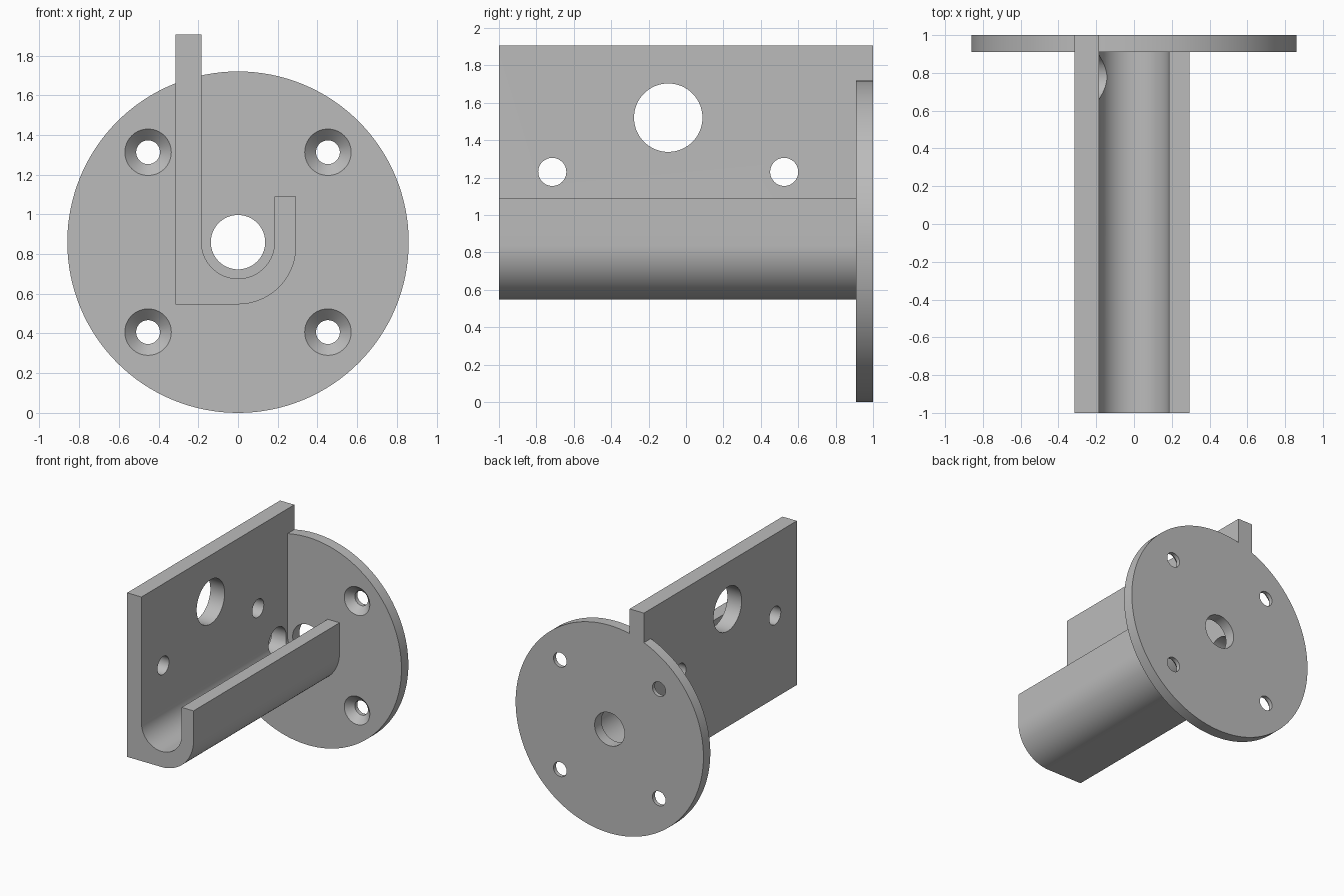
import bpy, bmesh, math
from mathutils import Matrix, Vector

cube = bpy.data.objects.get("Cube")
if cube:
    bpy.data.objects.remove(cube, do_unlink=True)

AXIS_Z = 0.86      # height of the flange and trough centre
FLANGE_Y = 0.91    # front face of the flange

grey = bpy.data.materials.new("plain grey")
grey.use_nodes = True
COLOUR = (0.5, 0.5, 0.5, 1)
grey.diffuse_color = COLOUR
grey.node_tree.nodes["Principled BSDF"].inputs["Base Color"].default_value = COLOUR


def to_object(name, bm):
    bmesh.ops.recalc_face_normals(bm, faces=bm.faces)
    mesh = bpy.data.meshes.new(name)
    bm.to_mesh(mesh)
    bm.free()
    mesh.materials.append(grey)
    obj = bpy.data.objects.new(name, mesh)
    bpy.context.collection.objects.link(obj)
    return obj


def extrude_profile(name, points, y0, y1):
    """Extrude an x-z outline along y."""
    bm = bmesh.new()
    face = bm.faces.new([bm.verts.new((x, y0, z)) for x, z in points])
    moved = bmesh.ops.extrude_face_region(bm, geom=[face])["geom"]
    bmesh.ops.translate(bm, vec=(0, y1 - y0, 0),
                        verts=[v for v in moved if isinstance(v, bmesh.types.BMVert)])
    return to_object(name, bm)


def cylinder(name, start, end, r0, r1=None, sides=64):
    """Cylinder or cone between two points."""
    start, end = Vector(start), Vector(end)
    axis = end - start
    place = Matrix.Translation((start + end) / 2) @ axis.to_track_quat("Z", "Y").to_matrix().to_4x4()
    bm = bmesh.new()
    bmesh.ops.create_cone(bm, cap_ends=True, segments=sides, radius1=r0,
                          radius2=r0 if r1 is None else r1, depth=axis.length, matrix=place)
    return to_object(name, bm)


def combine(target, other, operation):
    """Apply a boolean and remove the helper."""
    mod = target.modifiers.new("boolean", "BOOLEAN")
    mod.operation, mod.solver, mod.object = operation, "EXACT", other
    bpy.context.view_layer.objects.active = target
    bpy.ops.object.modifier_apply(modifier=mod.name)
    bpy.data.objects.remove(other, do_unlink=True)


def arc(cx, cz, r, a0, a1, steps):
    angles = [math.radians(a0 + (a1 - a0) * i / steps) for i in range(steps + 1)]
    return [(cx + r * math.cos(a), cz + r * math.sin(a)) for a in angles]


# J-shaped channel: tall wall, rounded trough and short lip
outer = arc(0, 0.84, 0.293, -90, 0, 20)
inner = arc(0, AXIS_Z, 0.184, 0, -180, 40)
outline = ([(-0.315, 1.905), (-0.315, 0.547)] + outer +
           [(0.293, 1.09), (0.184, 1.09)] + inner + [(-0.184, 1.905)])
bracket = extrude_profile("mounting_bracket", outline, -1, 1)

# Round flange at the back
flange = cylinder("flange", (0, FLANGE_Y, AXIS_Z), (0, 1, AXIS_Z), 0.86, sides=128)
combine(bracket, flange, "UNION")

# Centre bore
combine(bracket, cylinder("bore", (0, 0.85, AXIS_Z), (0, 1.1, AXIS_Z), 0.137), "DIFFERENCE")

# Four countersunk screw holes
for sx in (-1, 1):
    for sz in (-1, 1):
        x, z = 0.453 * sx, AXIS_Z + 0.453 * sz
        combine(bracket, cylinder("screw", (x, 0.8, z), (x, 1.1, z), 0.06), "DIFFERENCE")
        combine(bracket, cylinder("sink", (x, FLANGE_Y - 0.01, z), (x, FLANGE_Y + 0.057, z),
                                  0.127, 0.06), "DIFFERENCE")

# Holes through the tall wall: cable hole, two bolt holes, one beside the bore
for y, z, r in ((-0.095, 1.52, 0.183), (-0.715, 1.23, 0.075),
                (0.525, 1.23, 0.075), (0.777, AXIS_Z, 0.115)):
    combine(bracket, cylinder("wall_hole", (-0.5, y, z), (-0.05, y, z), r), "DIFFERENCE")

bpy.ops.object.select_all(action="DESELECT")
bracket.select_set(True)
bpy.context.view_layer.objects.active = bracket
bpy.ops.object.shade_smooth_by_angle(angle=math.radians(30))
